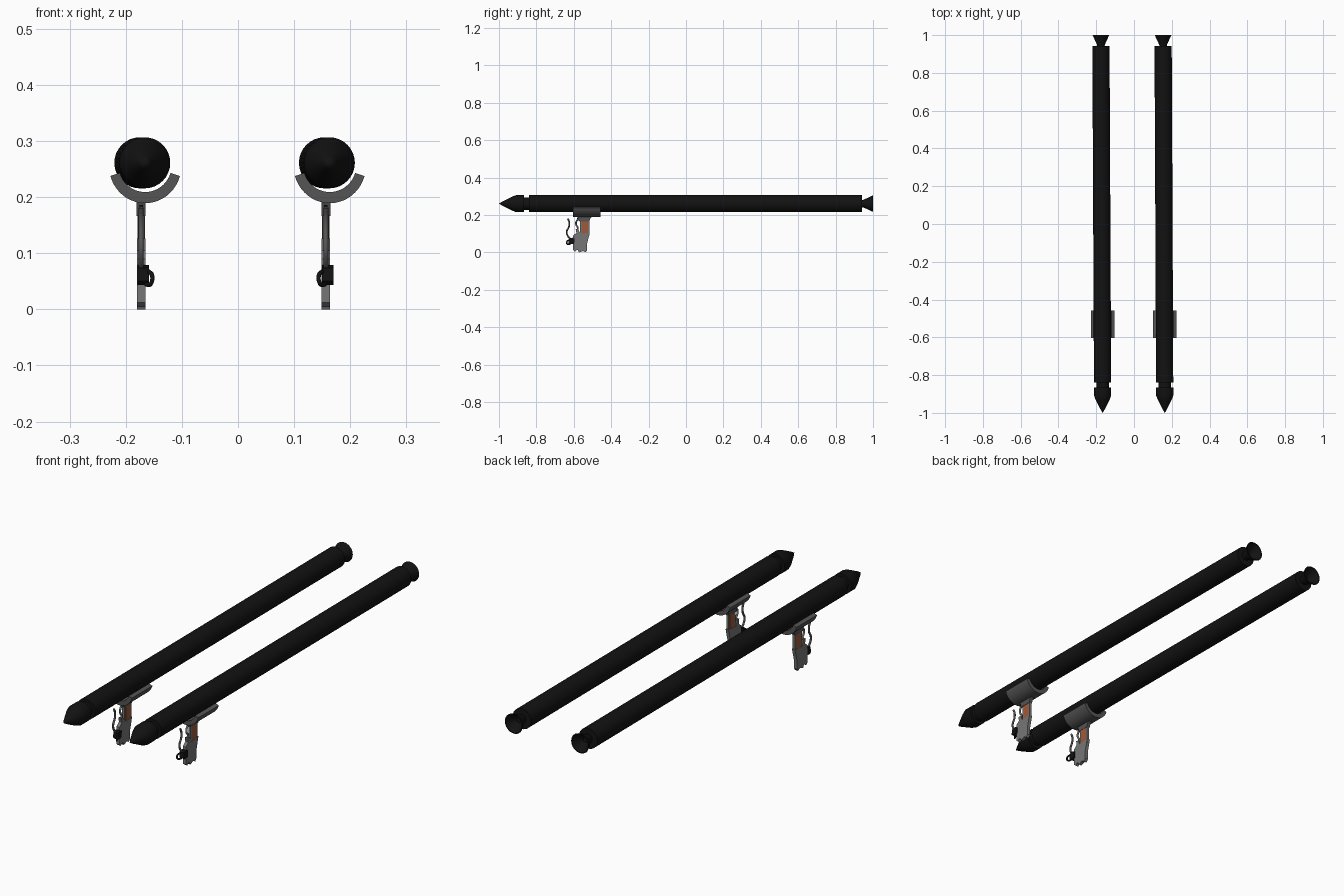
import bpy, bmesh, math
from mathutils import Vector

if "Cube" in bpy.data.objects:
    bpy.data.objects.remove(bpy.data.objects["Cube"])


def material(name, rgb):
    m = bpy.data.materials.new(name)
    m.diffuse_color = (*rgb, 1)
    m.use_nodes = True
    m.node_tree.nodes["Principled BSDF"].inputs["Base Color"].default_value = m.diffuse_color
    return m


BLACK = material("black", (0.006, 0.006, 0.006))
DARK = material("dark_grey", (0.09, 0.09, 0.09))
GREY = material("mid_grey", (0.18, 0.18, 0.18))
RUST = material("rust", (0.35, 0.10, 0.04))


def finish(name, bm, mat, smooth=True):
    bmesh.ops.recalc_face_normals(bm, faces=bm.faces)
    me = bpy.data.meshes.new(name)
    bm.to_mesh(me)
    bm.free()
    me.materials.append(mat)
    ob = bpy.data.objects.new(name, me)
    bpy.context.collection.objects.link(ob)
    if smooth:
        bpy.ops.object.select_all(action='DESELECT')
        ob.select_set(True)
        bpy.context.view_layer.objects.active = ob
        bpy.ops.object.shade_smooth_by_angle(angle=math.radians(35))
    return ob


def lathe(name, profile, mat, sides=32):
    """Revolve (radius, y) pairs about the y axis."""
    bm = bmesh.new()
    vs = [bm.verts.new((r, y, 0)) for r, y in profile]
    es = [bm.edges.new(p) for p in zip(vs, vs[1:])]
    bmesh.ops.spin(bm, geom=vs + es, axis=(0, 1, 0), cent=(0, 0, 0),
                   angle=math.tau, steps=sides, use_duplicate=False)
    bmesh.ops.remove_doubles(bm, verts=bm.verts, dist=1e-5)
    return finish(name, bm, mat)


def prism(name, outline, start, depth, mat):
    """Extrude a closed 3D outline along a vector."""
    bm = bmesh.new()
    f = bm.faces.new([bm.verts.new(Vector(p) + Vector(start)) for p in outline])
    ext = bmesh.ops.extrude_face_region(bm, geom=[f])['geom']
    bmesh.ops.translate(bm, vec=depth,
                        verts=[g for g in ext if isinstance(g, bmesh.types.BMVert)])
    return finish(name, bm, mat)


def plate(name, yz, x, half, mat):
    return prism(name, [(0, y, z) for y, z in yz], (x - half, 0, 0), (2 * half, 0, 0), mat)


def box(name, x, half, y0, y1, z0, z1, mat):
    return plate(name, [(y0, z0), (y1, z0), (y1, z1), (y0, z1)], x, half, mat)


def hose(name, pts, radius, mat):
    cu = bpy.data.curves.new(name, 'CURVE')
    cu.dimensions = '3D'
    cu.bevel_depth = radius
    cu.bevel_resolution = 2
    cu.resolution_u = 5
    cu.use_fill_caps = True
    sp = cu.splines.new('BEZIER')
    sp.bezier_points.add(len(pts) - 1)
    for b, p in zip(sp.bezier_points, pts):
        b.co = p
        b.handle_left_type = b.handle_right_type = 'AUTO'
    cu.materials.append(mat)
    ob = bpy.data.objects.new(name, cu)
    bpy.context.collection.objects.link(ob)


R = 0.0455
for side, s in (("left", -1), ("right", 1)):
    cx = s * 0.1645

    # long tube, pointed nose and flared tail, slightly yawed
    parts = [
        lathe(side + "_tube", [(0, -0.84), (R, -0.84), (R, 0.942), (0, 0.942)], BLACK),
        lathe(side + "_nose_neck", [(0.033, -0.87), (0.033, -0.835)], BLACK),
        lathe(side + "_nose", [(0, -1), (0.012, -0.98), (0.038, -0.928), (R, -0.908),
                               (R, -0.866), (0, -0.866)], BLACK),
        lathe(side + "_tail_flare", [(0.018, 0.935), (0.021, 0.95), (0.044, 1.0),
                                     (0.040, 1.0), (0.012, 0.96), (0, 0.96)], BLACK),
    ]
    for ob in parts:
        ob.location = (cx - 0.006, 0, 0.261)
        ob.rotation_euler.z = 0.0047

    # curved cradle under the tube
    n, a0, a1 = 20, math.radians(196), math.radians(344)
    angles = [a0 + (a1 - a0) * i / n for i in range(n + 1)]
    arc = [(0.0645 * math.cos(a), 0, 0.067 * math.sin(a)) for a in angles]
    arc += [(0.047 * math.cos(a), 0, 0.047 * math.sin(a)) for a in reversed(angles)]
    prism(side + "_cradle", arc, (cx - 0.001, -0.603, 0.256), (0, 0.145, 0), DARK)

    # mount block and pin under the cradle
    hx = cx - 0.008
    plate(side + "_mount_block", [(-0.57, 0.166), (-0.517, 0.166), (-0.512, 0.18),
                                  (-0.50, 0.194), (-0.58, 0.194)], hx, 0.008, DARK)
    box(side + "_mount_pin", hx, 0.003, -0.583, -0.56, 0.176, 0.186, BLACK)

    # upright post with coloured side panels
    box(side + "_post", hx, 0.0055, -0.566, -0.517, 0.09, 0.17, GREY)
    box(side + "_post_panel", hx, 0.0065, -0.557, -0.524, 0.098, 0.168, RUST)

    # lower body with stepped foot
    plate(side + "_lower_body", [
        (-0.603, 0.012), (-0.594, 0.004), (-0.585, 0.012), (-0.578, 0.012), (-0.572, 0),
        (-0.55, 0.008), (-0.537, 0), (-0.528, 0.012), (-0.528, 0.05), (-0.514, 0.105),
        (-0.565, 0.1), (-0.575, 0.122), (-0.59, 0.126), (-0.586, 0.105), (-0.603, 0.09)],
        hx, 0.0075, GREY)

    # front lever and inner hose
    hose(side + "_front_lever", [(hx, -0.632, 0.181), (hx, -0.625, 0.165), (hx, -0.625, 0.14),
                                 (hx, -0.638, 0.11), (hx, -0.630, 0.085),
                                 (hx, -0.615, 0.07)], 0.0045, DARK)
    hose(side + "_inner_hose", [(hx, -0.562, 0.178), (hx, -0.582, 0.172), (hx, -0.588, 0.15),
                                (hx, -0.578, 0.13), (hx, -0.585, 0.115)], 0.0045, GREY)

    # black latch with knob on the inner side
    lx = hx + 0.0035
    plate(side + "_latch", [(-0.628, 0.05), (-0.62, 0.043), (-0.598, 0.046), (-0.596, 0.074),
                            (-0.608, 0.079), (-0.626, 0.074)], lx, 0.0105, BLACK)
    hose(side + "_latch_handle", [(lx - s * 0.009, -0.622, 0.068), (lx - s * 0.016, -0.635, 0.06),
                                  (lx - s * 0.014, -0.637, 0.046),
                                  (lx - s * 0.005, -0.622, 0.044)], 0.004, BLACK)
